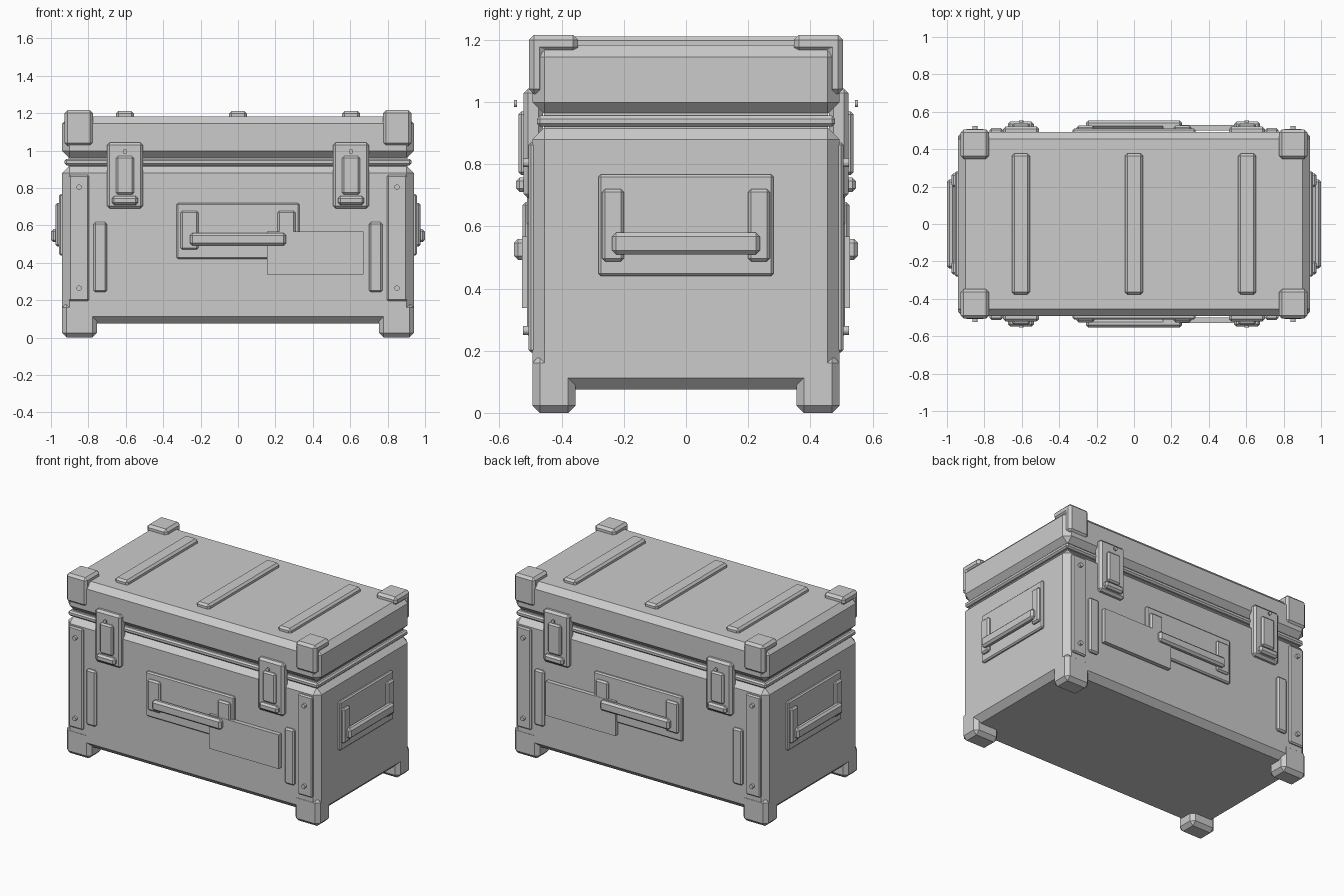
import bpy, bmesh
from mathutils import Matrix, Vector

if "Cube" in bpy.data.objects:
    bpy.data.objects.remove(bpy.data.objects["Cube"])


def finish(name, bm):
    bmesh.ops.recalc_face_normals(bm, faces=bm.faces[:])
    me = bpy.data.meshes.new(name)
    bm.to_mesh(me)
    bm.free()
    ob = bpy.data.objects.new(name, me)
    bpy.context.collection.objects.link(ob)
    return ob


def chamfer(bm, width):
    if width:
        bmesh.ops.bevel(bm, geom=bm.edges[:], offset=width, segments=1,
                        affect='EDGES', clamp_overlap=True)


def box(name, x, y, z, bevel=0.0):
    """Chamfered box from (min, max) ranges."""
    bm = bmesh.new()
    bmesh.ops.create_cube(bm, size=1)
    r = (x, y, z)
    for v in bm.verts:
        v.co = Vector([sum(r[i]) / 2 + v.co[i] * abs(r[i][1] - r[i][0]) for i in range(3)])
    chamfer(bm, bevel)
    return finish(name, bm)


def rivet(name, x, z, y0, y1, radius):
    """Small cylinder along y."""
    bm = bmesh.new()
    bmesh.ops.create_cone(bm, cap_ends=True, segments=12, radius1=radius,
                          radius2=radius, depth=abs(y1 - y0))
    bmesh.ops.transform(bm, verts=bm.verts[:], matrix=Matrix.Translation((x, (y0 + y1) / 2, z))
                        @ Matrix.Rotation(1.5707963, 4, 'X'))
    return finish(name, bm)


def extrude_x(name, profile, x0, x1, bevel):
    """Extrude a (y, z) profile along x."""
    bm = bmesh.new()
    face = bm.faces.new([bm.verts.new((x0, y, z)) for y, z in profile])
    ext = bmesh.ops.extrude_face_region(bm, geom=[face])
    for v in ext['geom']:
        if isinstance(v, bmesh.types.BMVert):
            v.co.x = x1
    bmesh.ops.recalc_face_normals(bm, faces=bm.faces[:])
    chamfer(bm, bevel)
    return finish(name, bm)


def span(a, b, s):
    return tuple(sorted((a * s, b * s)))


# main shell: body, gasket neck, rim and lid
box("case_body", (-.94, .94), (-.493, .493), (.075, .918), .038)
box("gasket_neck", (-.905, .905), (-.457, .457), (.89, .99))
box("seal_rim", (-.927, .927), (-.48, .48), (.921, .956), .01)
box("lid", (-.94, .94), (-.493, .493), (.961, .1 + 1.083), .038)

# raised ribs on the lid
for i, cx in enumerate((-.605, 0, .605)):
    box(f"lid_rib_{i}", (cx - .048, cx + .048), (-.377, .377), (1.165, 1.211), .013)

for sy, end in ((-1, "front"), (1, "back")):
    for sx, side in ((-1, "left"), (1, "right")):
        tag = f"{end}_{side}"
        # feet and L-shaped lid corner guards
        box(f"foot_{tag}", span(.755, .94, sx), span(.355, .494, sy), (0, .185), .024)
        prof = [(.505, 1.025), (.505, 1.216), (.348, 1.216), (.348, 1.16), (.455, 1.16), (.455, 1.025)]
        extrude_x(f"corner_guard_{tag}", [(y * sy, z) for y, z in prof], .775 * sx, .927 * sx, .016)
        # corner strip with rivets, and short bumper bar
        box(f"corner_strip_{tag}", span(.797, .904, sx), span(.47, .507, sy), (.195, .87), .008)
        for k, z in enumerate((.265, .805)):
            rivet(f"strip_rivet_{tag}_{k}", .85 * sx, z, .5 * sy, .524 * sy, .014)
        box(f"bumper_bar_{tag}", span(.7, .772, sx), span(.47, .512, sy), (.243, .617), .01)
        # latch: back plate, lever, hook and pin
        box(f"latch_plate_{tag}", span(.508, .7, sx), span(.46, .522, sy), (.69, 1.043), .014)
        box(f"latch_lever_{tag}", span(.556, .652, sx), span(.5, .539, sy), (.765, .97), .01)
        box(f"latch_hook_{tag}", span(.535, .674, sx), span(.5, .547, sy), (.71, .757), .012)
        rivet(f"latch_pin_{tag}", .604 * sx, .995, .543 * sy, .553 * sy, .012)
        # handle brackets
        box(f"handle_bracket_{tag}", span(.212, .307, sx), span(.49, .526, sy), (.47, .678), .01)
    # handle plate, grip and label panel
    box(f"handle_plate_{end}", (-.328, .328), span(.475, .511, sy), (.42, .72), .008)
    box(f"handle_grip_{end}", (-.257, .257), span(.51, .553, sy), (.492, .56), .013)
    box(f"label_panel_{end}", (.155, .672), span(.5, .528, sy), (.338, .567))

# carry handles on the two ends
for sx, side in ((-1, "left"), (1, "right")):
    box(f"end_handle_plate_{side}", span(.92, .957, sx), (-.282, .282), (.44, .767), .008)
    for sy, end in ((-1, "front"), (1, "back")):
        box(f"end_handle_bracket_{side}_{end}", span(.94, .976, sx), span(.199, .27, sy), (.487, .72), .01)
    box(f"end_handle_grip_{side}", span(.957, 1, sx), (-.238, .238), (.51, .58), .013)
